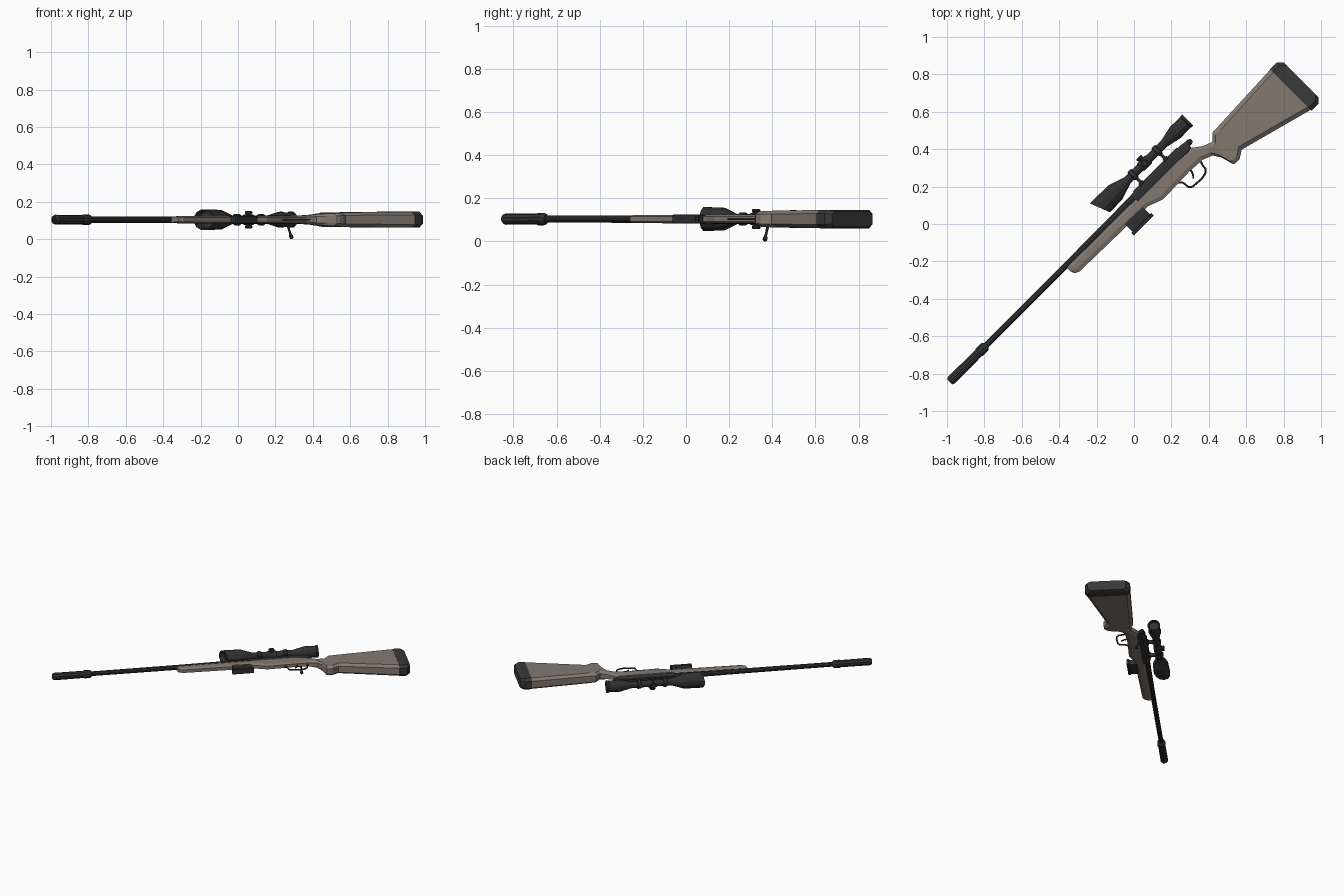
import bpy, bmesh, math
from mathutils import Vector

if "Cube" in bpy.data.objects:
    bpy.data.objects.remove(bpy.data.objects["Cube"])

# Everything is modelled lying along local x (muzzle to butt) with local y as "up",
# then each object is turned 45 degrees and raised.
LIFT, TURN = 0.104, math.radians(45)


def material(name, col):
    m = bpy.data.materials.new(name)
    m.diffuse_color = (*col, 1)
    m.use_nodes = True
    m.node_tree.nodes["Principled BSDF"].inputs["Base Color"].default_value = m.diffuse_color
    return m


TAN = material("tan_stock", (0.23, 0.19, 0.16))
DARK = material("dark_metal", (0.03, 0.03, 0.032))
RUBBER = material("rubber", (0.04, 0.04, 0.04))


def place(ob, mat):
    bpy.context.collection.objects.link(ob)
    ob.data.materials.append(mat)
    ob.rotation_euler.z = TURN
    ob.location.z = LIFT
    return ob


def loft(name, rings, mat):
    bm = bmesh.new()
    vs = [[bm.verts.new(p) for p in r] for r in rings]
    n = len(vs[0])
    for a, b in zip(vs, vs[1:]):
        for i in range(n):
            j = (i + 1) % n
            bm.faces.new((a[i], a[j], b[j], b[i]))
    bm.faces.new(vs[0][::-1])
    bm.faces.new(vs[-1])
    bmesh.ops.recalc_face_normals(bm, faces=bm.faces)
    me = bpy.data.meshes.new(name)
    bm.to_mesh(me)
    bm.free()
    return place(bpy.data.objects.new(name, me), mat)


def lathe(name, origin, axis, profile, mat=DARK, n=10):
    """profile: (distance, radius[, slant])"""
    o, d = Vector(origin), Vector(axis).normalized()
    ref = Vector((0, 0, 1)) if abs(d.z) < 0.8 else Vector((1, 0, 0))
    a = d.cross(ref).normalized()
    b = d.cross(a)
    rings = []
    for t, r, *s in profile:
        k = s[0] if s else 0
        ring = []
        for i in range(n):
            th = 2 * math.pi * (i + 0.5) / n
            off = a * (r * math.cos(th)) + b * (r * math.sin(th))
            ring.append(o + off + d * (t - k * off.y))
        rings.append(ring)
    return loft(name, rings, mat)


def chamfered(name, stations, mat, flat=0.6, cut=0.022):
    """stations: (x, top, bottom, half width), octagonal section"""
    rings = []
    for x, t, b, w in stations:
        c, f = min(cut, (t - b) * 0.3), w * flat
        half = [(t, f), (t - c, w), (b + c, w), (b, f)]
        rings.append([(x, y, z) for y, z in half] + [(x, y, -z) for y, z in half[::-1]])
    return loft(name, rings, mat)


def wire(name, pts, r, cyclic=False):
    cu = bpy.data.curves.new(name, 'CURVE')
    cu.dimensions = '3D'
    cu.bevel_depth, cu.bevel_resolution, cu.use_fill_caps = r, 1, True
    sp = cu.splines.new('POLY')
    sp.points.add(len(pts) - 1)
    for p, (x, y) in zip(sp.points, pts):
        p.co = (x, y, 0, 1)
    sp.use_cyclic_u = cyclic
    return place(bpy.data.objects.new(name, cu), DARK)


# Stock: forend, wrist, grip and butt
chamfered("stock", [
    (-.418, .094, .058, .014), (-.41, .096, .038, .017), (-.385, .096, .026, .019),
    (-.03, .096, .019, .020), (.12, .096, .014, .020), (.204, .094, -.017, .020),
    (.409, .092, -.011, .020), (.503, .072, -.017, .022), (.556, .034, -.038, .027),
    (.582, .024, -.079, .031), (.601, .016, -.148, .034), (.612, .017, -.155, .035),
    (.643, .049, -.155, .037), (.688, .051, -.126, .039), (1.105, .069, -.238, .042)], TAN)
# Butt pad
chamfered("butt_pad", [
    (1.10, .071, -.243, .043), (1.15, .071, -.243, .043), (1.177, .045, -.22, .036)], RUBBER)

# Barrel and muzzle device with bore
lathe("barrel", (0, .1, 0), (1, 0, 0), [(-1.04, .0165), (-.4, .0175), (.13, .021)])
lathe("muzzle_device", (0, .1, 0), (1, 0, 0), [
    (-1.26, .009), (-1.293, .010), (-1.293, .020), (-1.282, .0265), (-1.075, .0255),
    (-1.068, .029), (-1.03, .029), (-1.015, .018)])

# Receiver, rail and bolt
chamfered("receiver", [(.1, .121, .06, .022), (.48, .121, .06, .022), (.505, .115, .07, .018)], DARK, cut=.015)
chamfered("scope_rail", [(.12, .127, .115, .011), (.45, .127, .115, .011)], DARK, flat=.9)
lathe("bolt_shroud", (0, .1, 0), (1, 0, 0), [(.48, .019), (.522, .017), (.536, .009)])
lathe("bolt_handle", (.455, .088, -.01), (.006, -.033, -.09), [
    (0, .009), (.06, .006), (.072, .007), (.082, .011), (.094, .011), (.098, .006)], n=8)

# Magazine with base plate and side ribs
chamfered("magazine", [(-.035, .04, -.04, .018), (.098, .04, -.04, .018)], DARK, flat=.95, cut=.004)
chamfered("magazine_base", [(-.045, -.024, -.043, .021), (.106, -.024, -.043, .021)], DARK, flat=.85, cut=.004)
for i in range(3):
    x = .0 + i * .03
    chamfered(f"magazine_rib_{i}", [(x, .03, -.025, .020), (x + .012, .03, -.025, .020)], DARK, flat=.95, cut=.003)

# Trigger and guard
wire("trigger_guard", [(.325, -.012), (.342, -.03), (.346, -.068), (.362, -.08), (.427, -.085),
                       (.462, -.078), (.479, -.06), (.482, -.035), (.49, -.014)], .0055)
wire("trigger", [(.418, -.008), (.414, -.028), (.405, -.043), (.396, -.052)], .005)

# Scope: slanted hood, tube, eyepiece, recessed lenses
AX = .19
lathe("scope_body", (0, AX, 0), (1, 0, 0), [
    (-.035, .046, .39), (-.068, .050, .39), (-.068, .057, .39), (-.045, .057, .3), (.052, .054),
    (.075, .046), (.14, .024), (.42, .024), (.50, .042), (.515, .044), (.53, .041),
    (.58, .041), (.584, .044), (.597, .044), (.597, .036), (.575, .034)], n=12)
# Turrets and their saddle
lathe("turret_saddle", (0, AX, 0), (1, 0, 0), [(.235, .024), (.243, .029), (.297, .029), (.305, .024)], n=12)
for name, d in (("top", (0, 1, 0)), ("left", (0, 0, 1)), ("right", (0, 0, -1))):
    lathe(name + "_turret", (.27, AX, 0), d, [(.01, .017), (.032, .017), (.034, .02), (.042, .02), (.046, .016)], n=10)

# Scope mounts: ring, leg, clamp
for i, x in enumerate((.183, .365)):
    lathe(f"scope_ring_{i}", (x, AX, 0), (1, 0, 0), [(-.014, .029), (-.01, .032), (.01, .032), (.014, .029)], n=12)
    chamfered(f"mount_leg_{i}", [(x - .009, .175, .118, .011), (x + .009, .175, .118, .011)], DARK, cut=.004)
    chamfered(f"mount_clamp_{i}", [(x - .015, .136, .116, .018), (x + .015, .136, .116, .018)], DARK, cut=.006)
